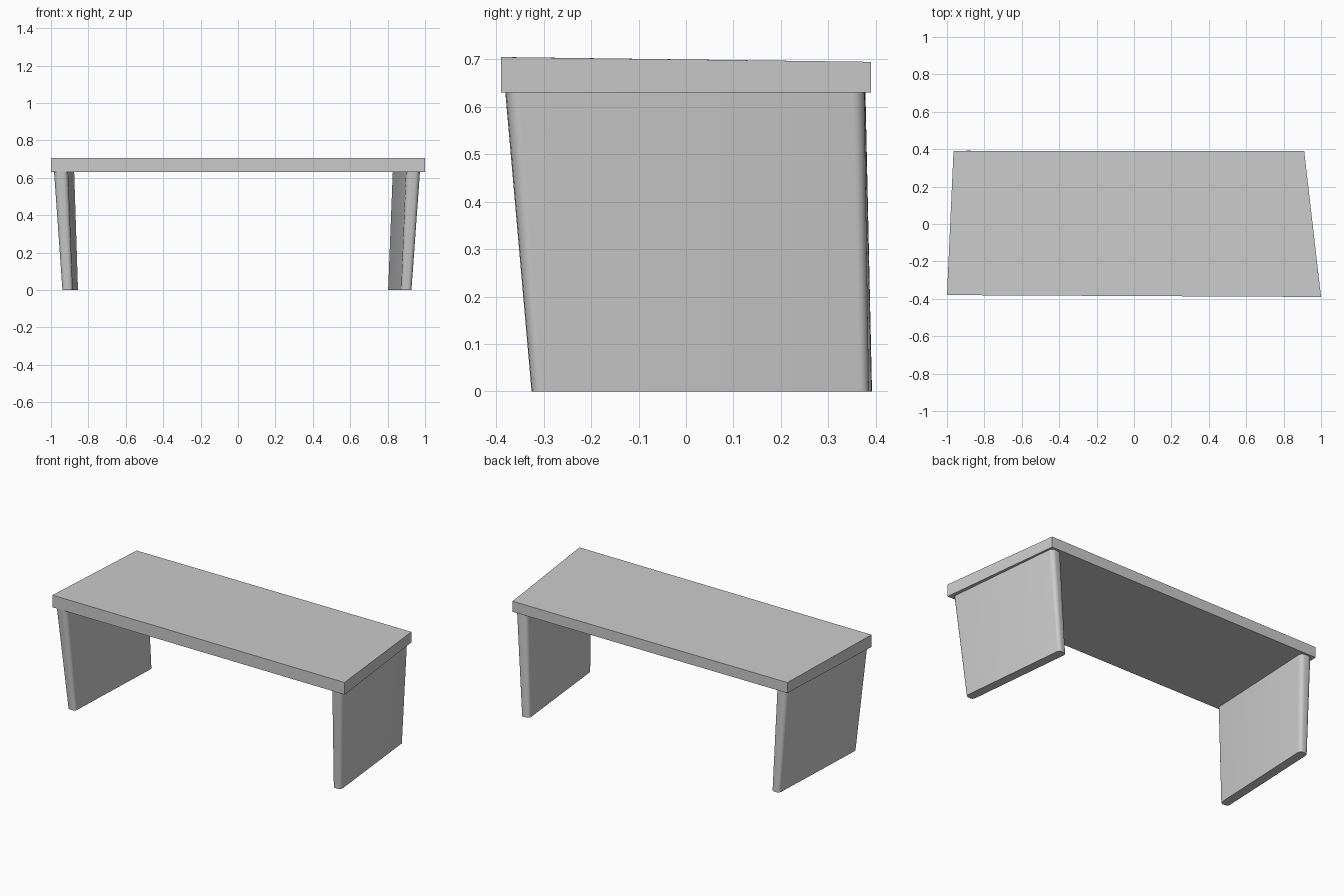
import bpy, bmesh, math
from mathutils import Vector

cube = bpy.data.objects.get("Cube")
if cube:
    bpy.data.objects.remove(cube, do_unlink=True)

grey = bpy.data.materials.new("plain grey")
grey.use_nodes = True
COLOUR = (0.6, 0.6, 0.6, 1)
grey.diffuse_color = COLOUR
grey.node_tree.nodes["Principled BSDF"].inputs["Base Color"].default_value = COLOUR


def loft(name, lower, upper):
    """Close a solid between two rings with the same number of points."""
    bm = bmesh.new()
    a = [bm.verts.new(p) for p in lower]
    b = [bm.verts.new(p) for p in upper]
    n = len(a)
    for i in range(n):
        j = (i + 1) % n
        bm.faces.new((a[i], a[j], b[j], b[i]))
    bm.faces.new(a[::-1])
    bm.faces.new(b)
    bmesh.ops.recalc_face_normals(bm, faces=bm.faces)
    mesh = bpy.data.meshes.new(name)
    bm.to_mesh(mesh)
    bm.free()
    mesh.materials.append(grey)
    obj = bpy.data.objects.new(name, mesh)
    bpy.context.collection.objects.link(obj)
    return obj


def rounded_section(front, back, thickness, radius, z, steps=6):
    """Rounded bar outline running from a front point to a back point."""
    f, k = Vector(front), Vector(back)
    along = (k - f).normalized()
    side = Vector((along.y, -along.x))
    middle = (f + k) / 2
    half_len = (k - f).length / 2 - radius
    half_wid = thickness / 2 - radius
    ring = []
    for corner, (sx, sy) in enumerate([(1, 1), (-1, 1), (-1, -1), (1, -1)]):
        for i in range(steps + 1):
            t = math.pi / 2 * (corner + i / steps)
            p = (middle + side * (sx * half_wid + radius * math.cos(t))
                 + along * (sy * half_len + radius * math.sin(t)))
            ring.append((p.x, p.y, z))
    return ring


# Tabletop: a skewed slab that thins slightly toward the back
corners = [(-1, -0.38), (1, -0.39), (0.91, 0.39), (-0.965, 0.39)]
TOP_BASE = 0.63
loft("tabletop", [(x, y, TOP_BASE) for x, y in corners],
     [(x, y, 0.705 if y < 0 else 0.695) for x, y in corners])

# Legs: tapered rounded panels, foot and head given as front and back points
legs = {
    "left_leg": (((0.902, -0.325), (0.828, 0.385)), ((0.938, -0.38), (0.862, 0.375))),
    "right_leg": (((-0.912, -0.325), (-0.882, 0.392)), ((-0.947, -0.38), (-0.912, 0.378))),
}
for name, (foot, head) in legs.items():
    leg = loft(name, rounded_section(*foot, 0.055, 0.02, 0),
               rounded_section(*head, 0.075, 0.027, TOP_BASE))
    bpy.ops.object.select_all(action="DESELECT")
    leg.select_set(True)
    bpy.context.view_layer.objects.active = leg
    bpy.ops.object.shade_smooth_by_angle(angle=math.radians(40))
